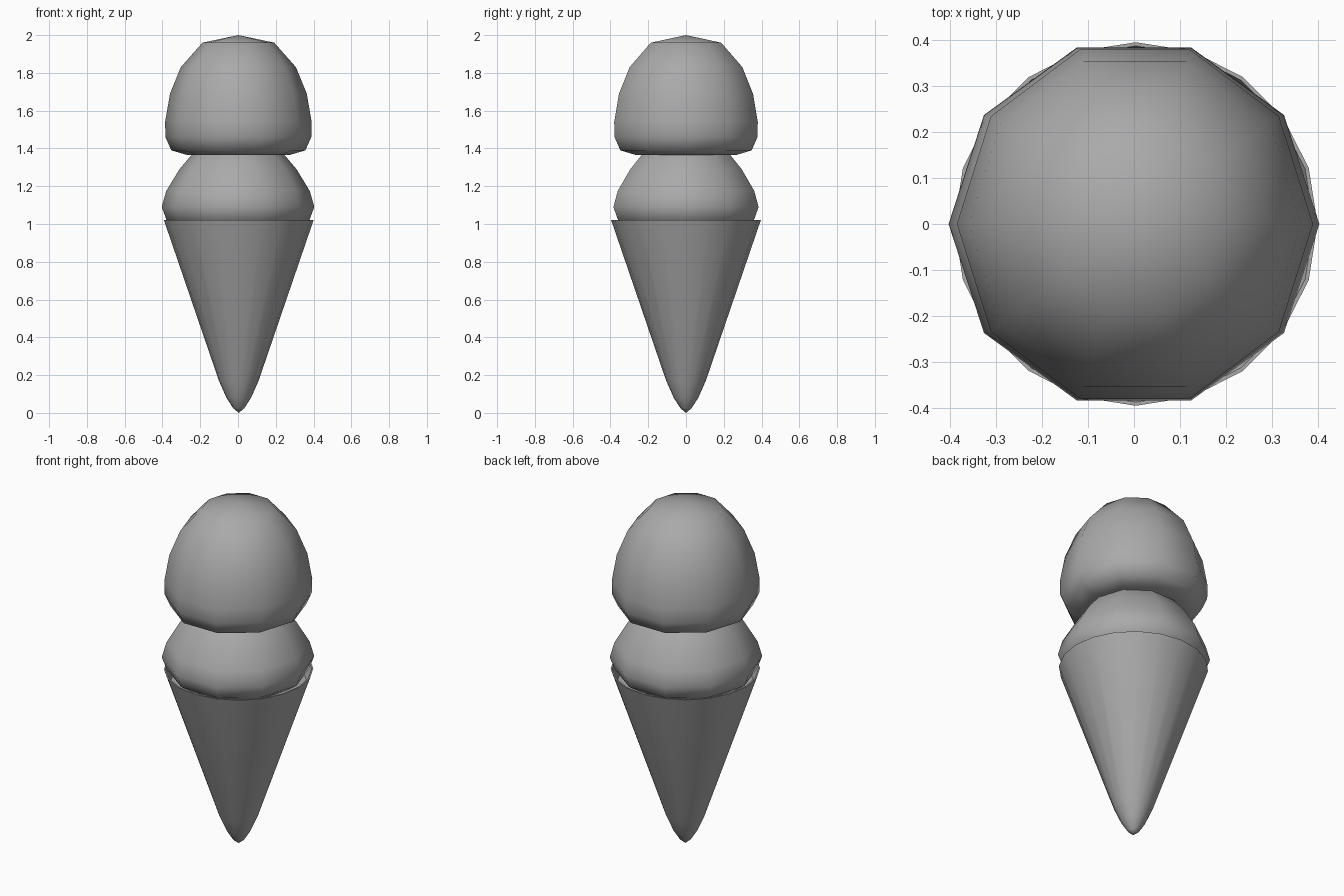
import bpy
import math

cube = bpy.data.objects.get("Cube")
if cube:
    bpy.data.objects.remove(cube, do_unlink=True)

# One plain grey for the whole model
grey = bpy.data.materials.new("plain grey")
grey.use_nodes = True
colour = (0.4, 0.4, 0.4, 1)
grey.diffuse_color = colour
grey.node_tree.nodes["Principled BSDF"].inputs["Base Color"].default_value = colour


def lathe(name, profile, sides, centre_x=0.0, y_scale=1.0):
    """Spin a (radius, height) profile that starts and ends on the axis."""
    verts = [(centre_x, 0, profile[0][1])]
    for r, z in profile[1:-1]:
        for i in range(sides):
            a = 2 * math.pi * i / sides
            verts.append((centre_x + r * math.cos(a), y_scale * r * math.sin(a), z))
    verts.append((centre_x, 0, profile[-1][1]))
    last = len(verts) - 1
    rings = len(profile) - 2
    faces = []
    for i in range(sides):
        j = (i + 1) % sides
        faces.append((0, 1 + j, 1 + i))
        for k in range(rings - 1):
            a, b = 1 + k * sides, 1 + (k + 1) * sides
            faces.append((a + i, a + j, b + j, b + i))
        top = 1 + (rings - 1) * sides
        faces.append((top + i, top + j, last))
    mesh = bpy.data.meshes.new(name)
    mesh.from_pydata(verts, [], faces)
    mesh.materials.append(grey)
    obj = bpy.data.objects.new(name, mesh)
    bpy.context.collection.objects.link(obj)
    bpy.ops.object.select_all(action='DESELECT')
    obj.select_set(True)
    bpy.context.view_layer.objects.active = obj
    bpy.ops.object.shade_smooth_by_angle(angle=math.radians(65))
    return obj


# Tapered cone with a thin rim and a shallow hollow
lathe("cone", [(0, 0), (0.03, 0.025), (0.065, 0.08), (0.105, 0.17),
               (0.396, 1.02), (0.388, 1.02), (0.36, 0.95), (0, 0.95)],
      20, centre_x=0.004)

# Lower scoop, seated in the cone
lathe("lower_scoop", [(0, 0.95), (0.3, 0.965), (0.378, 1.02), (0.404, 1.09),
                      (0.38, 1.175), (0.31, 1.29), (0.2, 1.42), (0, 1.48)],
      10, y_scale=1.0)

# Upper scoop, flat beneath and domed above
lathe("upper_scoop", [(0, 1.38), (0.27, 1.365), (0.355, 1.39), (0.386, 1.46),
                      (0.388, 1.54), (0.362, 1.69), (0.305, 1.83),
                      (0.19, 1.96), (0, 2.0)],
      10, centre_x=0.002, y_scale=1.03)
